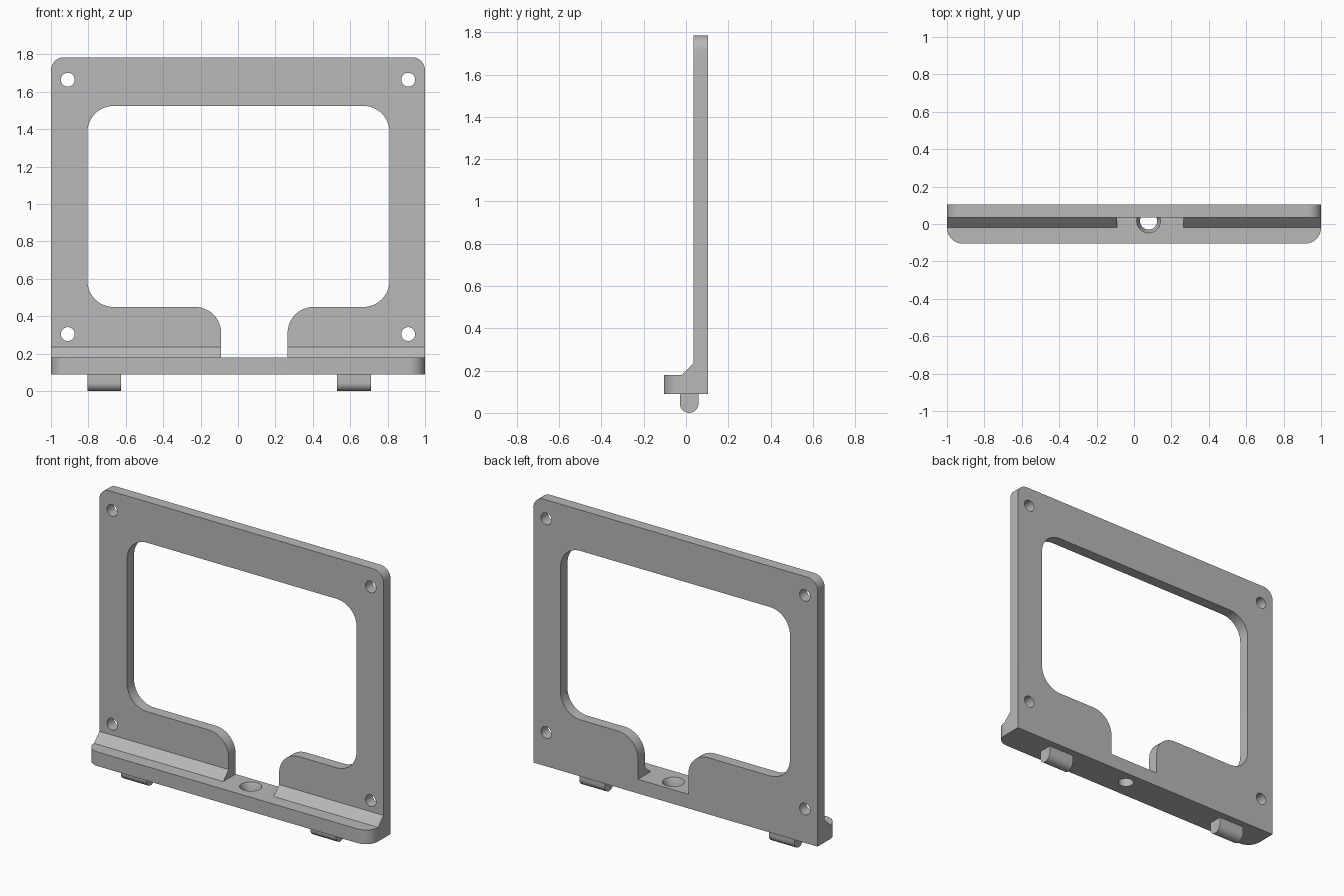
import bpy
import bmesh
import math
from mathutils import Vector, Matrix

cube = bpy.data.objects.get("Cube")
if cube:
    bpy.data.objects.remove(cube, do_unlink=True)

grey = bpy.data.materials.new("plain grey")
grey.use_nodes = True
COLOUR = (0.48, 0.48, 0.48, 1)
grey.diffuse_color = COLOUR
grey.node_tree.nodes["Principled BSDF"].inputs["Base Color"].default_value = COLOUR


def outline(corners, steps=12):
    """Turn (a, b, radius) right-angle corners into a polygon with rounded corners."""
    points = []
    for i, (a, b, r) in enumerate(corners):
        p = Vector((a, b))
        if r == 0:
            points.append(p)
            continue
        to_prev = (Vector(corners[i - 1][:2]) - p).normalized()
        to_next = (Vector(corners[(i + 1) % len(corners)][:2]) - p).normalized()
        centre = p + (to_prev + to_next) * r
        for k in range(steps + 1):
            t = math.pi / 2 * k / steps
            points.append(centre - r * (to_next * math.cos(t) + to_prev * math.sin(t)))
    return points


def finish(name, bm):
    bmesh.ops.recalc_face_normals(bm, faces=bm.faces)
    mesh = bpy.data.meshes.new(name)
    bm.to_mesh(mesh)
    bm.free()
    mesh.materials.append(grey)
    obj = bpy.data.objects.new(name, mesh)
    bpy.context.collection.objects.link(obj)
    return obj


def prism(name, points, axis, low, high):
    """Extrude a polygon along the given axis."""
    bm = bmesh.new()
    verts = []
    for p in points:
        co = list(p)
        co.insert("xyz".index(axis), low)
        verts.append(bm.verts.new(co))
    face = bm.faces.new(verts)
    new = bmesh.ops.extrude_face_region(bm, geom=[face])["geom"]
    shift = Vector([high - low if a == axis else 0 for a in "xyz"])
    bmesh.ops.translate(bm, vec=shift, verts=[v for v in new if isinstance(v, bmesh.types.BMVert)])
    return finish(name, bm)


def round_cutter(name, centre, r_low, r_high, depth, turn=0):
    bm = bmesh.new()
    matrix = Matrix.Translation(centre) @ Matrix.Rotation(turn, 4, "X")
    bmesh.ops.create_cone(bm, cap_ends=True, segments=40, radius1=r_low,
                          radius2=r_high, depth=depth, matrix=matrix)
    return finish(name, bm)


def activate(obj):
    bpy.ops.object.select_all(action="DESELECT")
    obj.select_set(True)
    bpy.context.view_layer.objects.active = obj


def combine(target, other, operation):
    """Apply a boolean and discard the helper object."""
    mod = target.modifiers.new(other.name, "BOOLEAN")
    mod.operation = operation
    mod.solver = "EXACT"
    mod.object = other
    activate(target)
    bpy.ops.object.modifier_apply(modifier=mod.name)
    bpy.data.objects.remove(other, do_unlink=True)


BASE, LEDGE, TOP = 0.09, 0.18, 1.785
FRONT, PLATE, BACK = -0.105, 0.035, 0.105
NOTCH_L, NOTCH_R = -0.09, 0.265
R = 0.14

# Upright frame: window open to the notch at the bottom
frame = prism("frame", outline([
    (-1, LEDGE, 0), (NOTCH_L, LEDGE, 0), (NOTCH_L, 0.45, R),
    (-0.805, 0.45, R), (-0.805, 1.525, R), (0.81, 1.525, R), (0.81, 0.45, R),
    (NOTCH_R, 0.45, R), (NOTCH_R, LEDGE, 0), (1, LEDGE, 0),
    (1, TOP, 0.07), (-1, TOP, 0.07)]), "y", PLATE, BACK)

# Ledge with rounded front corners
ledge = prism("ledge", outline([
    (-1, FRONT, 0.085), (1, FRONT, 0.085), (1, BACK, 0), (-1, BACK, 0)]), "z", BASE, LEDGE)
combine(frame, ledge, "UNION")

# Sloped strips between ledge and frame
slope = [(-0.02, LEDGE), (PLATE, LEDGE), (PLATE, 0.235)]
for x0, x1 in ((-1, NOTCH_L), (NOTCH_R, 1)):
    combine(frame, prism("sloped_strip", slope, "x", x0, x1), "UNION")

# Screw holes in the frame corners
for x in (-0.91, 0.91):
    for z in (0.305, 1.665):
        hole = round_cutter("screw_hole", (x, 0.07, z), 0.037, 0.037, 0.3, math.pi / 2)
        combine(frame, hole, "DIFFERENCE")

# Countersunk hole through the ledge
HOLE = (0.078, 0.016)
combine(frame, round_cutter("bolt_hole", (*HOLE, 0.13), 0.046, 0.046, 0.2), "DIFFERENCE")
combine(frame, round_cutter("countersink", (*HOLE, LEDGE), 0.046, 0.082, 0.08), "DIFFERENCE")

# Round-bottomed pegs under the ledge
peg_profile = outline([(-0.029, BASE, 0), (-0.029, 0, 0.044), (0.059, 0, 0.044), (0.059, BASE, 0)])
pegs = [prism("right_peg", peg_profile, "x", -0.805, -0.625),
        prism("left_peg", peg_profile, "x", 0.53, 0.71)]

for obj in [frame] + pegs:
    activate(obj)
    bpy.ops.object.shade_smooth_by_angle(angle=math.radians(25))
